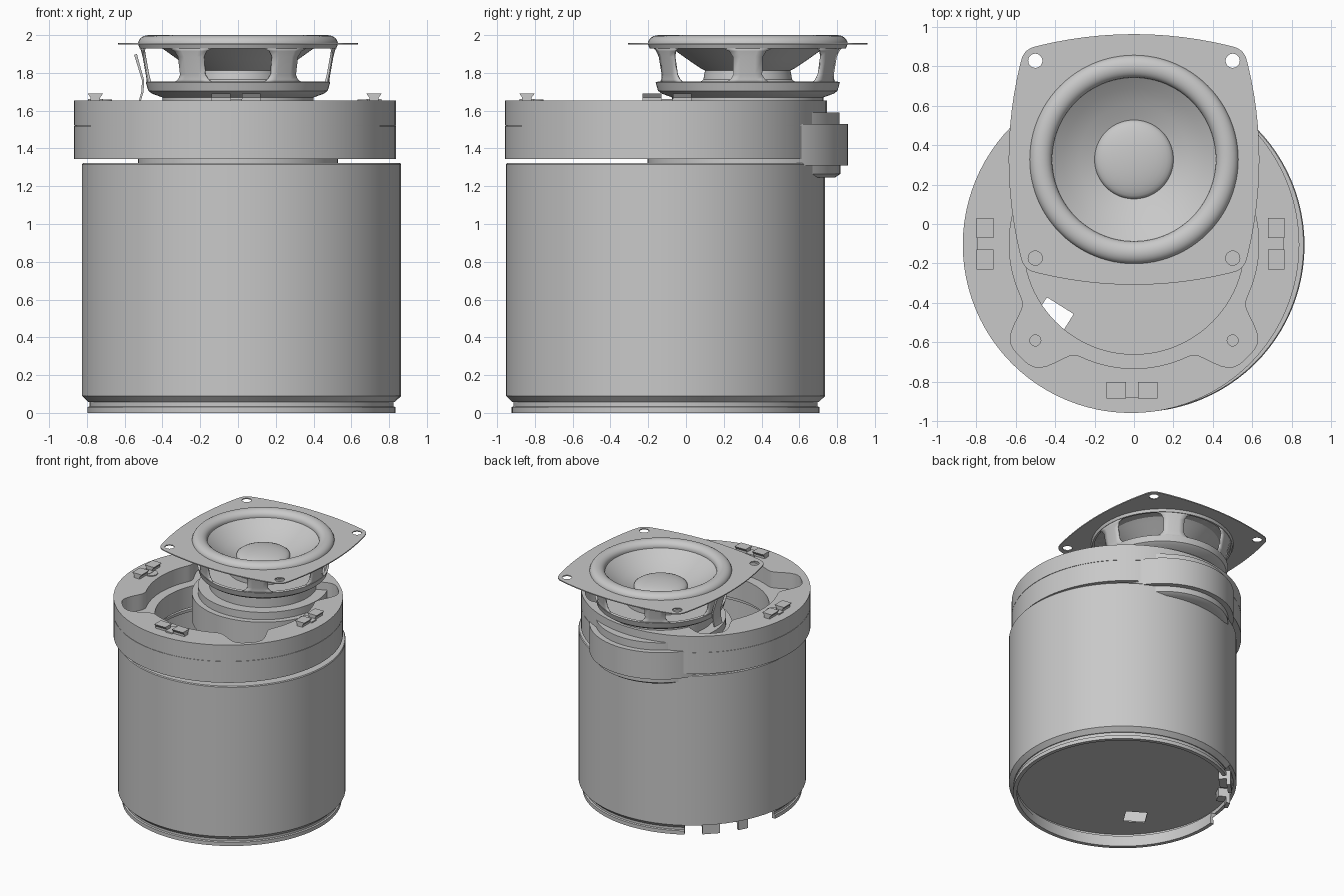
import bpy, bmesh
from math import sin, cos, pi, radians, degrees, exp
from mathutils import Vector

cube = bpy.data.objects.get("Cube")
if cube:
    bpy.data.objects.remove(cube, do_unlink=True)

grey = bpy.data.materials.new("plain grey")
grey.use_nodes = True
grey.diffuse_color = (0.58, 0.58, 0.58, 1)
grey.node_tree.nodes["Principled BSDF"].inputs["Base Color"].default_value = (0.58, 0.58, 0.58, 1)

CAN = (0.019, -0.108)     # axis of the can
RING = (-0.015, -0.105)   # axis of the top ring
SEAT = (0, -0.1)          # middle of the driver seat
DRIVER = (0, 0.327)       # axis of the displaced driver


def finish(name, mesh, at=(0, 0, 0)):
    obj = bpy.data.objects.new(name, mesh)
    obj.location = at
    bpy.context.collection.objects.link(obj)
    mesh.materials.clear()
    mesh.materials.append(grey)
    bpy.ops.object.select_all(action='DESELECT')
    obj.select_set(True)
    bpy.context.view_layer.objects.active = obj
    bpy.ops.object.shade_smooth_by_angle(angle=radians(35))
    return obj


def from_bmesh(name, bm, at=(0, 0, 0)):
    bmesh.ops.recalc_face_normals(bm, faces=bm.faces)
    mesh = bpy.data.meshes.new(name)
    bm.to_mesh(mesh)
    bm.free()
    return finish(name, mesh, at)


def lathe(name, profile, axis, start=0, end=360):
    """Turn a closed (radius, z) outline round a vertical axis."""
    bm = bmesh.new()
    full = end - start == 360
    steps = max(3, int((end - start) / 3.75))
    rows = []
    for i in range(steps if full else steps + 1):
        a = radians(start + (end - start) * i / steps)
        rows.append([bm.verts.new((r * cos(a), r * sin(a), z)) for r, z in profile])
    n = len(profile)
    for i in range(steps):
        p, q = rows[i], rows[(i + 1) % len(rows)]
        for j in range(n):
            k = (j + 1) % n
            bm.faces.new((p[j], q[j], q[k], p[k]))
    if not full:
        bm.faces.new(rows[0])
        bm.faces.new(rows[-1])
    bmesh.ops.remove_doubles(bm, verts=bm.verts, dist=1e-5)
    return from_bmesh(name, bm, (*axis, 0))


def circle(centre, radius, count=96):
    return [(centre[0] + radius * cos(2 * pi * i / count),
             centre[1] + radius * sin(2 * pi * i / count)) for i in range(count)]


def plate(name, outlines, z0, z1):
    """Flat plate; outlines after the first are holes."""
    curve = bpy.data.curves.new(name, 'CURVE')
    curve.dimensions = '2D'
    curve.fill_mode = 'BOTH'
    curve.extrude = (z1 - z0) / 2
    for pts in outlines:
        spline = curve.splines.new('POLY')
        spline.points.add(len(pts) - 1)
        for p, (x, y) in zip(spline.points, pts):
            p.co = (x, y, 0, 1)
        spline.use_cyclic_u = True
    temp = bpy.data.objects.new(name + " outline", curve)
    bpy.context.collection.objects.link(temp)
    bpy.context.view_layer.update()
    mesh = bpy.data.meshes.new_from_object(temp.evaluated_get(bpy.context.evaluated_depsgraph_get()))
    bpy.data.objects.remove(temp, do_unlink=True)
    bm = bmesh.new()
    bm.from_mesh(mesh)
    bmesh.ops.remove_doubles(bm, verts=bm.verts, dist=1e-5)
    return from_bmesh(name, bm, (0, 0, (z0 + z1) / 2))


def prism(name, profile, y0, y1, at, turn=0):
    """Extrude an (outward, z) outline sideways from y0 to y1, facing the given azimuth."""
    bm = bmesh.new()
    face = bm.faces.new([bm.verts.new((u, y0, z)) for u, z in profile])
    new = bmesh.ops.extrude_face_region(bm, geom=[face])["geom"]
    bmesh.ops.translate(bm, vec=(0, y1 - y0, 0), verts=[v for v in new if isinstance(v, bmesh.types.BMVert)])
    obj = from_bmesh(name, bm, at)
    obj.rotation_euler.z = radians(turn)
    return obj


def polar(axis, radius, azimuth):
    return (axis[0] + radius * cos(radians(azimuth)), axis[1] + radius * sin(radians(azimuth)), 0)


# Can: thin wall with an open top rim
lathe("can_body", [(0.845, 0.09), (0.845, 1.315), (0.84, 1.322), (0.6, 1.322), (0.6, 1.3), (0.82, 1.3),
                   (0.82, 0.09)], CAN)
lathe("can_chamfer", [(0.845, 0.09), (0.812, 0.058), (0.79, 0.058), (0.79, 0.09)], CAN, -186, 121)
lathe("can_foot_lip", [(0.805, 0.058), (0.805, 0.035), (0.815, 0.03), (0.815, 0), (0.785, 0), (0.785, 0.058)],
      CAN, -186, 121)

# Floor with a square cable hole
c, s = cos(radians(-32)), sin(radians(-32))
hole = [(-0.4 + u * c - v * s, -0.456 + u * s + v * c)
        for u, v in ((-0.08, -0.1), (0.08, -0.1), (0.08, 0.05), (-0.08, 0.05))]
plate("can_floor", [circle(CAN, 0.825), hole], 0.12, 0.13)

# Hooked feet in the gap of the lip
for azimuth, half in ((135, 0.065), (153, 0.04)):
    prism("hooked_foot", [(-0.09, 0.12), (0, 0.12), (0, 0), (-0.03, 0), (-0.03, 0.05), (-0.09, 0.05)],
          -half, half, polar(CAN, 0.81, azimuth), azimuth)


# Top ring: lower ledge and upper rim with a four-lobed seat
def seat_radius(a):
    off = degrees(a) % 90 - 45
    return 0.632 + 0.18 * exp(-(off / 12.5) ** 4)


angles = [2 * pi * i / 192 for i in range(192)]
seat = [(SEAT[0] + seat_radius(a) * cos(a), SEAT[1] + seat_radius(a) * sin(a)) for a in angles]
corners = [(x, y) for x in (-0.5, 0.5) for y in (-0.5, 0.5)]
screws = [circle((x, SEAT[1] + y * 0.98), 0.028, 20) for x, y in corners]
plate("ring_ledge", [circle(RING, 0.8525), circle(SEAT, 0.56)] + screws, 1.345, 1.519)
plate("ring_rim", [circle(RING, 0.8525), seat], 1.522, 1.653)
lathe("ring_seam", [(0.849, 1.515), (0.849, 1.525), (0.835, 1.525), (0.835, 1.515)], RING)

# Clips: low bar and half-round boss between two flared wings
flare = [(-0.025, 1.65), (0.025, 1.65), (0.025, 1.67), (0.042, 1.692), (-0.042, 1.692), (-0.025, 1.67)]
for azimuth, radius in ((180, 0.745), (0, 0.73), (270, 0.742)):
    spot = Vector(polar((-0.01, -0.1), radius, azimuth))
    for side in (-1, 1):
        prism("clip_wing", flare, side * 0.03, side * 0.13, spot, azimuth)
    prism("clip_bar", [(-0.04, 1.65), (0.04, 1.65), (0.04, 1.663), (-0.04, 1.663)], -0.03, 0.03, spot, azimuth)
    inward = Vector(polar((0, 0), -0.035, azimuth))
    lathe("clip_boss", [(0, 1.65), (0.052, 1.65), (0.052, 1.66), (0, 1.66)],
          (spot + inward).xy, azimuth + 90, azimuth + 270)

# Driver magnet stack
lathe("magnet", [(0, 1.31), (0.53, 1.31), (0.53, 1.53), (0, 1.53)], DRIVER)
lathe("magnet_back_plate", [(0, 1.245), (0.46, 1.245), (0.49, 1.265), (0.49, 1.31), (0, 1.31)], DRIVER)
lathe("magnet_front_plate", [(0, 1.53), (0.485, 1.53), (0.485, 1.59), (0, 1.59)], DRIVER)

# Basket: bottom pan, six legs, top collar
lathe("basket_pan", [(0, 1.59), (0.4, 1.59), (0.4, 1.67), (0.455, 1.69), (0.475, 1.705), (0.488, 1.75),
                     (0.47, 1.755), (0.455, 1.71), (0, 1.71)], DRIVER)
lathe("basket_collar", [(0.52, 1.93), (0.53, 1.955), (0.45, 1.955), (0.45, 1.945), (0.505, 1.945),
                        (0.505, 1.93)], DRIVER)
for k in range(6):
    bm = bmesh.new()
    rows = []
    for r, z, half in ((0.486, 1.745, 15), (0.484, 1.765, 11), (0.488, 1.79, 9), (0.505, 1.885, 9),
                       (0.513, 1.915, 11), (0.519, 1.935, 16)):
        rows.append([bm.verts.new((r * cos(a), r * sin(a), z)) for a in
                     (radians(k * 60 + half * t / 2) for t in range(-2, 3))])
    for p, q in zip(rows, rows[1:]):
        for j in range(4):
            bm.faces.new((p[j], p[j + 1], q[j + 1], q[j]))
    leg = from_bmesh("basket_leg", bm, (*DRIVER, 0))
    leg.modifiers.new("thickness", 'SOLIDIFY').thickness = 0.012

# Mounting flange: bowed square with rounded corners and screw holes
flange = []
for side in range(4):
    turn = side * pi / 2
    for i in range(13):
        y = -0.49 + 0.98 * i / 12
        flange.append((0.635 - 0.065 * (y / 0.51) ** 2, y, turn))
    for x, y in ((0.565, 0.523), (0.548, 0.548), (0.523, 0.565)):
        flange.append((x, y, turn))
flange = [(DRIVER[0] + x * cos(t) - y * sin(t), DRIVER[1] + x * sin(t) + y * cos(t)) for x, y, t in flange]
holes = [circle((x, DRIVER[1] + y), 0.036, 24) for x, y in corners]
plate("mounting_flange", [flange, circle(DRIVER, 0.45)] + holes, 1.951, 1.959)

# Surround roll, cone, voice coil former, spider and dust cap
roll = [(0.472 + 0.057 * cos(pi * i / 12), 1.955 + 0.045 * sin(pi * i / 12)) for i in range(13)]
lathe("surround_roll", roll + [(0.415, 1.945), (0.5, 1.945)], DRIVER)
lathe("cone", [(0.425, 1.955), (0.36, 1.907), (0.28, 1.862), (0.2, 1.83), (0.2, 1.8), (0.25, 1.825),
               (0.32, 1.872), (0.39, 1.922), (0.425, 1.945)], DRIVER)
lathe("coil_former", [(0, 1.7), (0.26, 1.7), (0.26, 1.745), (0.235, 1.765), (0.225, 1.82), (0, 1.82)], DRIVER)
dome = [(0.2 * cos(pi * i / 16), 1.835 + 0.05 * sin(pi * i / 16)) for i in range(9)]
lathe("dust_cap", dome + [(0, 1.82), (0.2, 1.82)], DRIVER)

# Bent terminal strip on the right side
prism("terminal_strip", [(0.515, 1.65), (0.5, 1.7), (0.497, 1.76), (0.535, 1.9), (0.55, 1.895), (0.508, 1.76),
                         (0.512, 1.7), (0.525, 1.65)], -0.05, 0.05, (*DRIVER, 0), 180)
